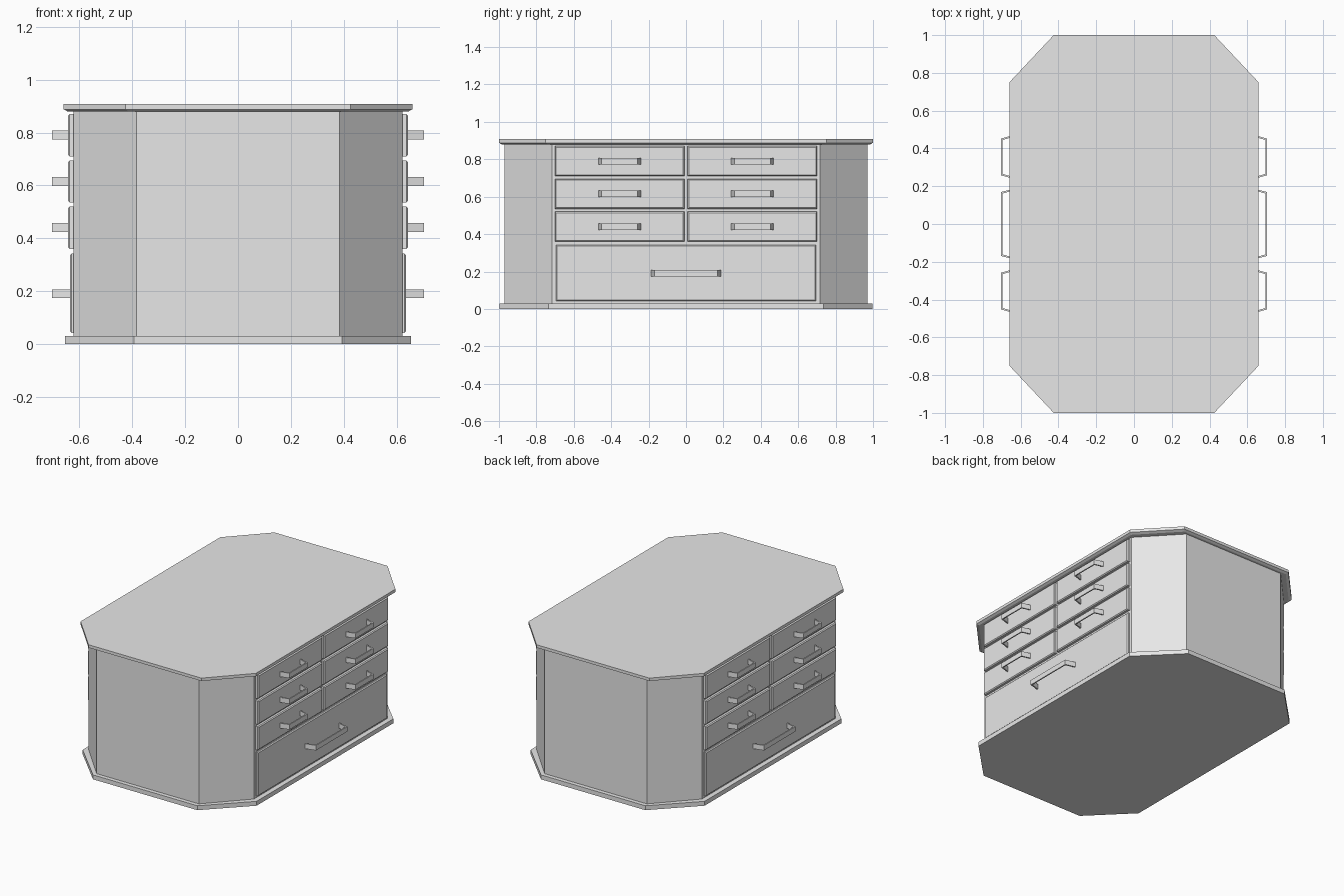
import bpy
import bmesh

cube = bpy.data.objects.get("Cube")
if cube:
    bpy.data.objects.remove(cube, do_unlink=True)

grey = bpy.data.materials.new("light_grey")
grey.use_nodes = True
grey.diffuse_color = (0.8, 0.8, 0.8, 1)
grey.node_tree.nodes["Principled BSDF"].inputs["Base Color"].default_value = (0.8, 0.8, 0.8, 1)


def loft(name, rings):
    """Closed solid skinned through rings of equal point count."""
    bm = bmesh.new()
    loops = [[bm.verts.new(p) for p in ring] for ring in rings]
    n = len(loops[0])
    for a, b in zip(loops, loops[1:]):
        for i in range(n):
            j = (i + 1) % n
            bm.faces.new((a[i], a[j], b[j], b[i]))
    bm.faces.new(loops[0][::-1])
    bm.faces.new(loops[-1])
    bmesh.ops.recalc_face_normals(bm, faces=bm.faces)
    mesh = bpy.data.meshes.new(name)
    bm.to_mesh(mesh)
    bm.free()
    mesh.materials.append(grey)
    obj = bpy.data.objects.new(name, mesh)
    bpy.context.collection.objects.link(obj)
    return obj


def octagon(hx, hy, cx, cy, z):
    """Rectangle with cut corners; cx, cy mark where the cuts start."""
    quarter = [(hx, cy), (cx, hy)]
    pts = quarter + [(-x, y) for x, y in quarter[::-1]]
    pts += [(-x, -y) for x, y in pts]
    return [(x, y, z) for x, y in pts]


# Cabinet body between two overhanging slabs
loft("base_slab", [octagon(0.655, 0.998, 0.393, 0.735, z) for z in (0, 0.03)])
loft("cabinet_body", [octagon(0.622, 0.97, 0.385, 0.717, z) for z in (0.03, 0.88)])
loft("top_slab", [octagon(0.645, 0.985, 0.415, 0.74, 0.88),
                  octagon(0.66, 1.0, 0.425, 0.75, 0.888),
                  octagon(0.66, 1.0, 0.425, 0.75, 0.908)])


def drawer(name, side, y0, y1, z0, z1, front):
    """Drawer front with a slightly bevelled rim."""
    def rect(x, inset):
        a, b, c, d = y0 + inset, y1 - inset, z0 + inset, z1 - inset
        return [(side * x, y, z) for y, z in ((a, c), (b, c), (b, d), (a, d))]
    loft(name, [rect(0.61, 0), rect(front - 0.006, 0), rect(front, 0.006)])


def handle(name, side, y, z, half, front):
    """Flat strap handle with slanted legs."""
    t = 0.008
    path = [(front - 0.004, half), (0.705, half - 0.018),
            (0.705, 0.018 - half), (front - 0.004, -half),
            (front - 0.004, t - half), (0.705 - t, 0.018 + t - half),
            (0.705 - t, half - 0.018 - t), (front - 0.004, half - t)]
    loft(name, [[(side * px, y + py, z + dz) for px, py in path]
                for dz in (-0.017, 0.017)])


# Three rows of paired drawers over one wide drawer, on both long sides
for side, label in ((1, "left"), (-1, "right")):
    for row, z in enumerate((0.79, 0.615, 0.44)):
        for end, place in ((-1, "front"), (1, "back")):
            y = end * 0.355
            tag = f"{label}_{place}_{row + 1}"
            drawer("drawer_" + tag, side, y - 0.346, y + 0.346, z - 0.08, z + 0.08, 0.643)
            handle("handle_" + tag, side, y, z, 0.115, 0.643)
    drawer(f"wide_drawer_{label}", side, -0.695, 0.695, 0.042, 0.342, 0.636)
    handle(f"wide_handle_{label}", side, 0, 0.19, 0.187, 0.636)
